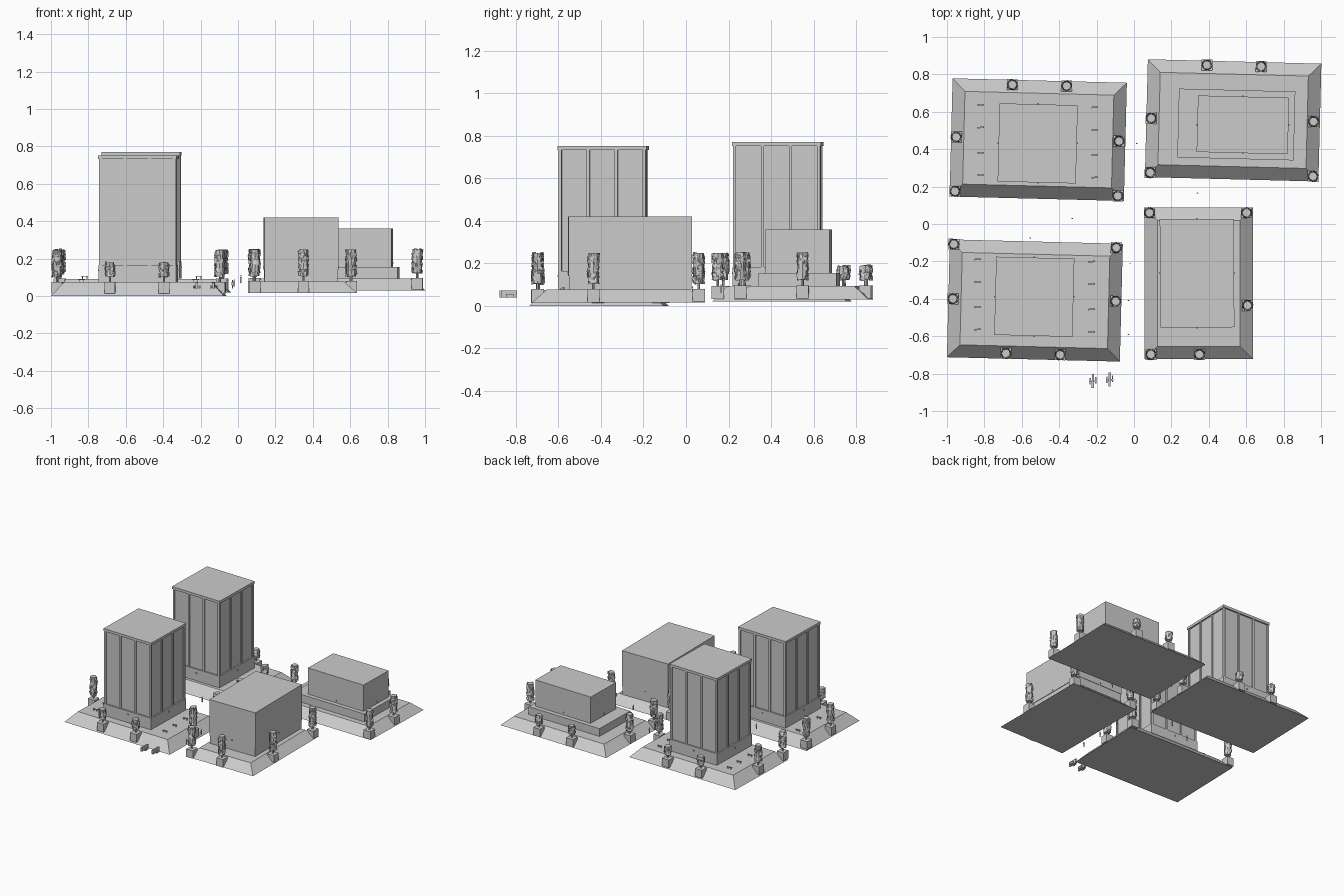
import bpy, bmesh, math, random
from mathutils import Matrix, Vector

random.seed(4)


def add_box(bm, x, y, z0, z1, sx, sy):
    m = Matrix.Translation((x, y, (z0 + z1) / 2)) @ Matrix.Diagonal((sx, sy, z1 - z0, 1))
    return bmesh.ops.create_cube(bm, size=1, matrix=m)["verts"]


def finish(bm, name, loc=(0, 0, 0), rot=0):
    me = bpy.data.meshes.new(name)
    bm.to_mesh(me)
    bm.free()
    ob = bpy.data.objects.new(name, me)
    ob.location = loc
    ob.rotation_euler.z = math.radians(rot)
    bpy.context.collection.objects.link(ob)
    return ob


def boxes(name, items, loc=(0, 0, 0), rot=0):
    bm = bmesh.new()
    for it in items:
        add_box(bm, *it)
    return finish(bm, name, loc, rot)


ROT = -1.45
SLOPE = 0.068


# City block: slab with banked sides, wide at the bottom
def block(name, x, y, z0, z1, sx, sy, rot):
    bm = bmesh.new()
    for v in add_box(bm, 0, 0, z0, z1, sx, sy):
        if v.co.z > (z0 + z1) / 2:
            v.co.x -= math.copysign(SLOPE, v.co.x)
            v.co.y -= math.copysign(SLOPE, v.co.y)
    finish(bm, name, (x, y, 0), rot)


# Tower: podium, recessed shaft, pilasters and roof cap
def tower(name, x, y, z):
    boxes(name + "_podium", [(0, 0, 0, 0.09, 0.416, 0.416)], (x, y, z), ROT)
    boxes(name + "_shaft", [(0, 0, 0.09, 0.657, 0.394, 0.394)], (x, y, z), ROT)
    fins = []
    w = 0.1975
    for i in range(4):
        p = -w + i * 2 * w / 3
        for s in (-1, 1):
            fins.append((p, s * w, 0.09, 0.657, 0.015, 0.015))
            if 0 < i < 3:
                fins.append((s * w, p, 0.09, 0.657, 0.015, 0.015))
    boxes(name + "_pilasters", fins, (x, y, z), ROT)
    boxes(name + "_roof_cap", [(0, 0, 0.657, 0.677, 0.418, 0.418)], (x, y, z), ROT)


# Tree: square planter standing in the bank, trunk, and a clipped canopy of leaf cards
def tree(x, y, top, height, rot=ROT):
    boxes("planter", [(0, 0, -0.06, 0.002, 0.058, 0.058)], (x, y, top), rot)
    bm = bmesh.new()
    bmesh.ops.create_cone(bm, cap_ends=True, segments=6, radius1=0.006, radius2=0.005,
                          depth=0.06, matrix=Matrix.Translation((0, 0, 0.03)))
    finish(bm, "trunk", (x, y, top))
    bm = bmesh.new()
    z0 = 0.025
    bmesh.ops.create_cone(bm, cap_ends=True, segments=8, radius1=0.023, radius2=0.023,
                          depth=height - z0 - 0.008,
                          matrix=Matrix.Translation((0, 0, (height + z0) / 2)))
    for i in range(int(height * 420)):
        a = random.uniform(0, 2 * math.pi)
        z = random.uniform(z0 + 0.008, height - 0.008)
        m = (Matrix.Translation((0.025 * math.cos(a), 0.025 * math.sin(a), z))
             @ Matrix.Rotation(a + random.uniform(-0.5, 0.5), 4, 'Z')
             @ Matrix.Rotation(math.pi / 2 + random.uniform(-0.4, 0.4), 4, 'Y'))
        bmesh.ops.create_grid(bm, x_segments=1, y_segments=1, size=0.009, matrix=m)
    finish(bm, "canopy", (x, y, top))


# Bench: seat and two legs
def bench(x, y, z):
    boxes("bench", [(0, 0, 0.011, 0.015, 0.036, 0.008),
                    (-0.012, 0, 0, 0.011, 0.004, 0.007),
                    (0.012, 0, 0, 0.011, 0.004, 0.007)], (x, y, z), 4)


# Small pedestrian figure
def figure(x, y, z):
    boxes("pedestrian", [(0, 0, 0, 0.032, 0.006, 0.005),
                         (0, 0, 0.02, 0.031, 0.010, 0.004),
                         (0, 0, 0.034, 0.041, 0.005, 0.005)], (x, y, z))


# Banked blocks: x, y, z0, z1, width, depth, rotation
A, B, C, D = 0.092, 0.074, 0.094, 0.077
block("back_left_block", -0.512, 0.451, 0.02, A, 0.932, 0.632, ROT)
block("front_left_block", -0.53, -0.409, 0.0, B, 0.925, 0.63, ROT)
block("back_right_block", 0.53, 0.554, 0.03, C, 0.928, 0.63, ROT)
block("front_right_block", 0.346, -0.317, 0.017, D, 0.578, 0.81, 0.0)

# Towers on the left blocks
tower("back_tower", -0.515, 0.431, 0.094)
tower("front_tower", -0.533, -0.389, 0.075)

# Stepped building, back right
boxes("stepped_base", [(0, 0, C, 0.155, 0.622, 0.368)], (0.547, 0.532, 0), ROT)
boxes("stepped_upper", [(0, 0, 0.155, 0.36, 0.487, 0.302)], (0.582, 0.53, 0), ROT)

# Block building, front right
boxes("block_ground_floor", [(0, 0, D, 0.14, 0.39, 0.574)], (0.336, -0.263, 0), 0.3)
boxes("block_upper", [(0, 0, 0.14, 0.42, 0.396, 0.58)], (0.337, -0.263, 0), 0.3)

# Wall lamps above the doors
lamps = []
for x, y, w, d, z in ((-0.515, 0.431, 0.209, 0.209, 0.15), (-0.533, -0.389, 0.209, 0.209, 0.135),
                      (0.336, -0.263, 0.197, 0.289, 0.15), (0.582, 0.53, 0.244, 0.151, 0.17)):
    for s in (-1, 1):
        lamps.append((x + s * w, y, z, z + 0.008, 0.012, 0.008))
        lamps.append((x, y + s * d, z, z + 0.008, 0.008, 0.012))
boxes("wall_lamps", lamps)

# Street trees: the end edges carry tall ones, the outer long edges short ones
tall, short = 0.16, 0.1
groups = (
    (A, tall, ((-0.95, 0.465), (-0.08, 0.443), (-0.957, 0.175), (-0.087, 0.15))),
    (A, short, ((-0.65, 0.745), (-0.36, 0.738))),
    (B, tall + 0.015, ((-0.963, -0.108), (-0.095, -0.127), (-0.968, -0.4), (-0.098, -0.413))),
    (B, short + 0.01, ((-0.685, -0.692), (-0.395, -0.699))),
    (C, tall, ((0.092, 0.565), (0.96, 0.548), (0.086, 0.275), (0.957, 0.255))),
    (C, short, ((0.39, 0.85), (0.68, 0.842))),
    (D, tall + 0.015, ((0.083, 0.06), (0.602, 0.06), (0.607, -0.435), (0.09, -0.697), (0.35, -0.697))))
for z, h, spots in groups:
    for x, y in spots:
        tree(x, y, z, h, 0 if z == D else ROT)

# Benches either side of both towers
for x0, y0, z in ((-0.515, 0.44, A), (-0.532, -0.385, B)):
    for dx in (-0.305, 0.305):
        for dy in (-0.185, -0.065, 0.07, 0.19):
            bench(x0 + dx, y0 + dy - 0.02 * dx, z)

# Two small hover bikes with cross bars in front
for x, y in ((-0.22, -0.84), (-0.13, -0.832)):
    boxes("hover_bike", [(0, 0, 0.04, 0.072, 0.012, 0.075),
                         (-0.015, 0.0, 0.04, 0.055, 0.007, 0.035),
                         (0.015, 0.005, 0.04, 0.055, 0.007, 0.035),
                         (0, 0, 0.046, 0.052, 0.04, 0.008)], (x, y, 0), ROT)

# Pedestrians along the streets
for x, y, z in ((0.015, 0.43, 0.07), (-0.02, -0.21, 0.05), (-0.03, -0.41, 0.045),
                (-0.03, -0.59, 0.04), (-0.555, -0.075, 0.06), (-0.33, 0.03, 0.05), (0.34, 0.165, 0.06)):
    figure(x, y, z)
